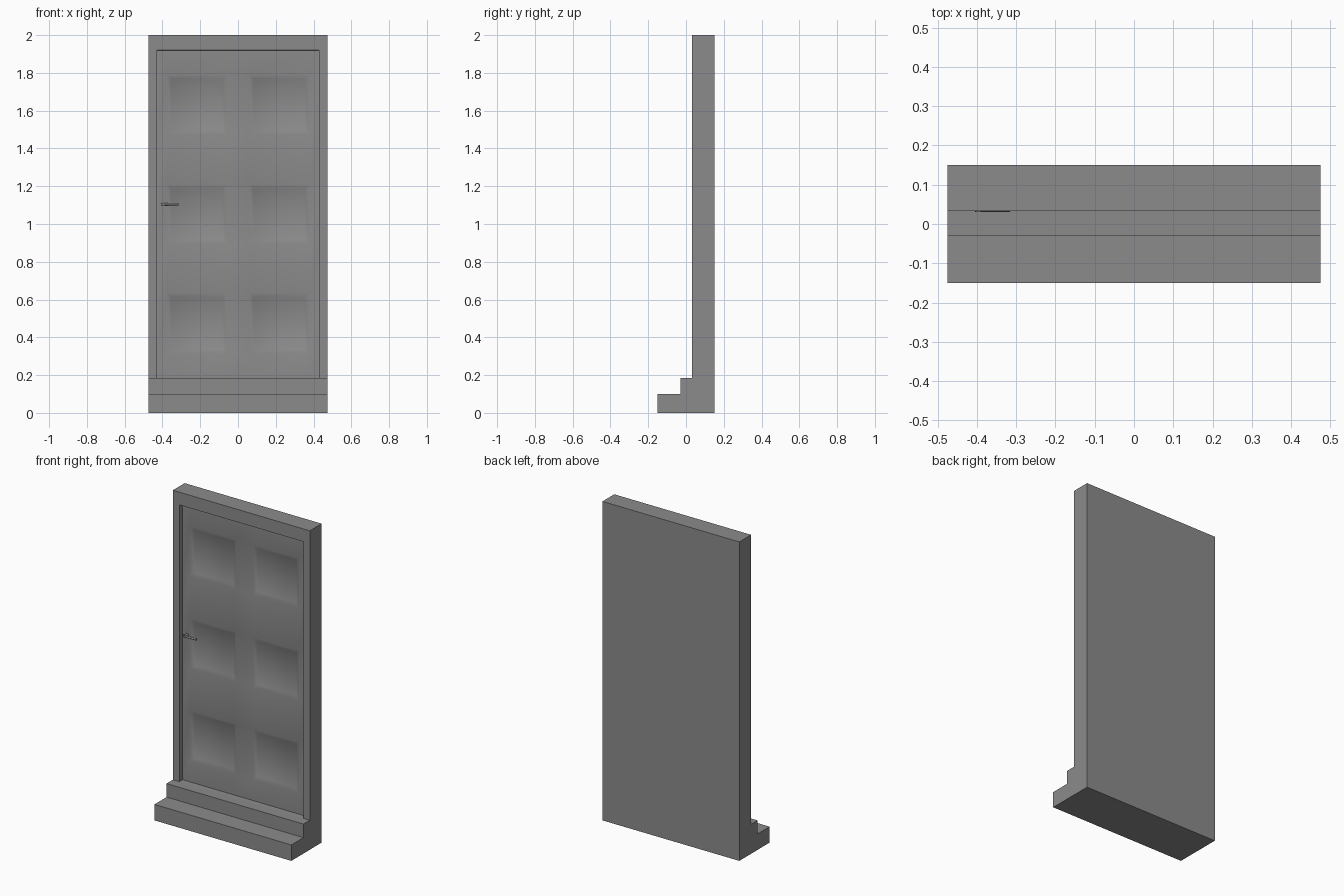
import bpy
import bmesh
from mathutils import Vector

cube = bpy.data.objects.get("Cube")
if cube:
    bpy.data.objects.remove(cube, do_unlink=True)

HALF_W, TOP = 0.475, 2.0
FRONT, BACK = 0.033, 0.15
SILL = 0.185

stone = bpy.data.materials.new("plain_grey")
stone.use_nodes = True
grey = (0.26, 0.26, 0.26, 1)
stone.diffuse_color = grey
stone.node_tree.nodes["Principled BSDF"].inputs["Base Color"].default_value = grey


def finish(bm, name, angle=0.9):
    bmesh.ops.recalc_face_normals(bm, faces=bm.faces)
    mesh = bpy.data.meshes.new(name)
    bm.to_mesh(mesh)
    bm.free()
    mesh.materials.append(stone)
    obj = bpy.data.objects.new(name, mesh)
    bpy.context.collection.objects.link(obj)
    bpy.ops.object.select_all(action='DESELECT')
    obj.select_set(True)
    bpy.context.view_layer.objects.active = obj
    bpy.ops.object.shade_smooth_by_angle(angle=angle)
    return obj


def push_back(faces, depth):
    for v in {v for f in faces for v in f.verts}:
        v.co.y += depth


# Door frame and panelled leaf: a grid front, recessed in two stages
xs = [-HALF_W, -0.43, -0.375, -0.06, 0.06, 0.375, 0.43, HALF_W]
zs = [0, SILL, 0.315, 0.635, 0.895, 1.21, 1.475, 1.79, 1.92, TOP]
bm = bmesh.new()
grid = [[bm.verts.new((x, FRONT, z)) for z in zs] for x in xs]
leaf, panels = [], []
for i in range(len(xs) - 1):
    for j in range(len(zs) - 1):
        face = bm.faces.new((grid[i][j], grid[i + 1][j],
                             grid[i + 1][j + 1], grid[i][j + 1]))
        if 0 < i < len(xs) - 2 and 0 < j < len(zs) - 2:
            leaf.append(face)
            if i in (2, 4) and j in (2, 4, 6):
                panels.append(face)
bm.normal_update()
rim = [e for e in bm.edges if e.is_boundary]
bmesh.ops.inset_region(bm, faces=leaf, thickness=0.001, use_even_offset=True)
push_back(leaf, 0.03)
bmesh.ops.inset_individual(bm, faces=panels, thickness=0.022, use_even_offset=True)
push_back(panels, 0.014)

# Outer sides and back of the frame
side = bmesh.ops.extrude_edge_only(bm, edges=rim)["geom"]
for v in side:
    if isinstance(v, bmesh.types.BMVert):
        v.co.y = BACK
bmesh.ops.contextual_create(bm, geom=[e for e in side if isinstance(e, bmesh.types.BMEdge)
                                      and all(abs(v.co.y - BACK) < 1e-5 for v in e.verts)])
finish(bm, "door_and_frame")

# Two entrance steps from one stepped profile
profile = [(-0.15, 0), (FRONT, 0), (FRONT, SILL), (-0.03, SILL), (-0.03, 0.1), (-0.15, 0.1)]
bm = bmesh.new()
end = bm.faces.new([bm.verts.new((-HALF_W, y, z)) for y, z in profile])
new = bmesh.ops.extrude_face_region(bm, geom=[end], use_keep_orig=True)["geom"]
bmesh.ops.translate(bm, vec=Vector((2 * HALF_W, 0, 0)),
                    verts=[g for g in new if isinstance(g, bmesh.types.BMVert)])
finish(bm, "entrance_steps", 0.5)


# Lever handle: a stem out of the leaf and a bar across it
def rod(name, start, stop, radius):
    a, b = Vector(start), Vector(stop)
    bm = bmesh.new()
    bmesh.ops.create_cone(bm, cap_ends=True, segments=12, radius1=radius,
                          radius2=radius, depth=(b - a).length)
    turn = (b - a).to_track_quat('Z', 'Y')
    for v in bm.verts:
        v.co = turn @ v.co + (a + b) / 2
    finish(bm, name)


rod("handle_stem", (-0.395, 0.065, 1.105), (-0.395, 0.031, 1.105), 0.008)
rod("handle_lever", (-0.405, 0.037, 1.105), (-0.315, 0.037, 1.105), 0.006)
